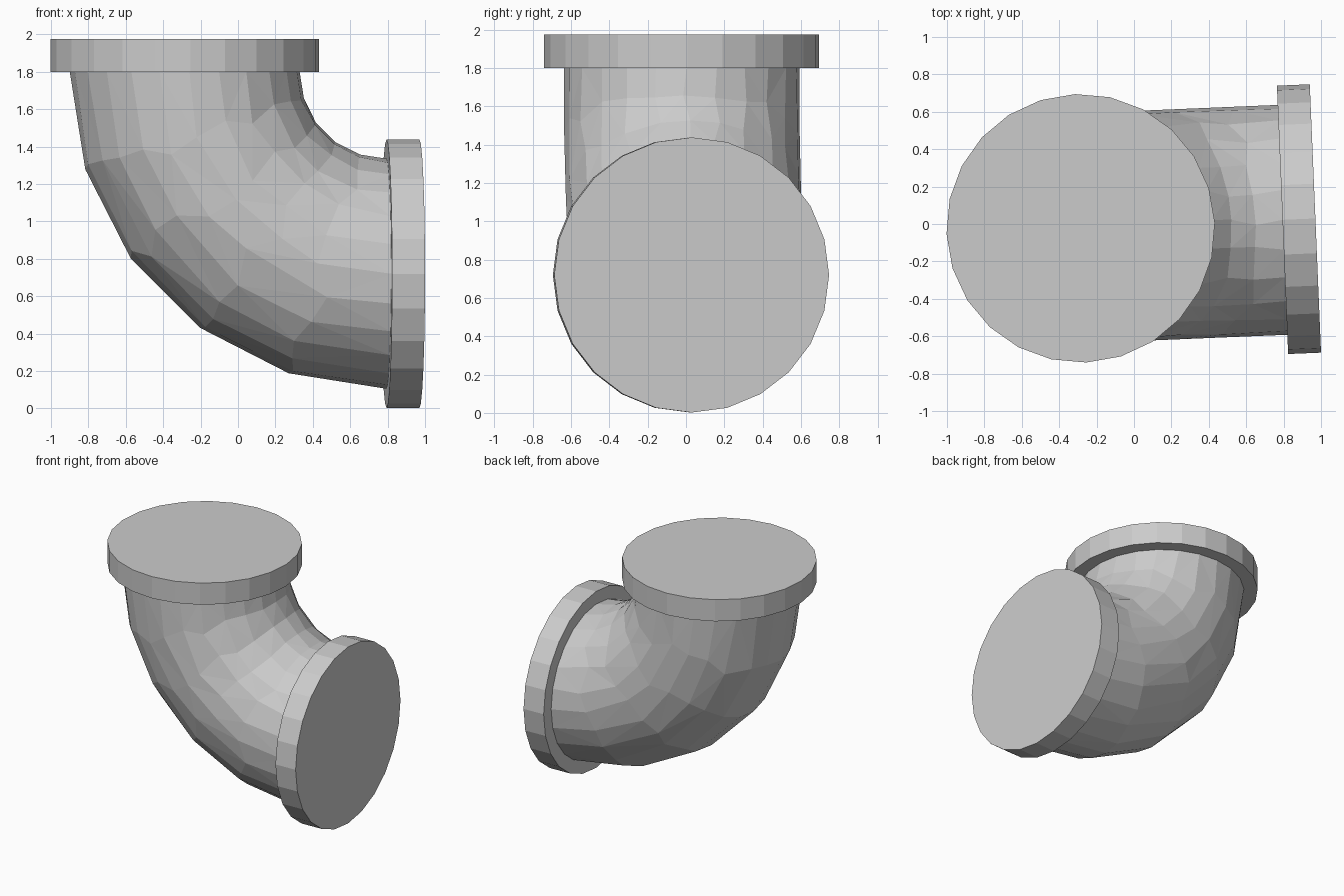
import bpy, bmesh, random
from math import sin, cos, pi, radians

if "Cube" in bpy.data.objects:
    bpy.data.objects.remove(bpy.data.objects["Cube"])

random.seed(4)
YAW = radians(2.4)                  # slight turn of the whole fitting
BASE = (-0.285, -0.023)             # axis of the upright end
BEND, PIPE_R, RIM_R, RIM_T = 1.08, 0.615, 0.718, 0.176
RIM_Z = 1.80                        # underside of the top rim
SIDES, STEPS = 24, 5


def rim(name, x, z, tilt):
    loc = (BASE[0] + x * cos(YAW), BASE[1] + x * sin(YAW), z)
    bpy.ops.mesh.primitive_cylinder_add(vertices=SIDES, radius=RIM_R, depth=RIM_T,
                                        location=loc, rotation=(0, tilt, YAW))
    bpy.context.object.name = name


# Solid end rims
rim("top_rim", 0, RIM_Z + RIM_T / 2, 0)
rim("side_rim", BEND + RIM_T / 2, RIM_Z - BEND, pi / 2)

# Quarter-turn pipe: irregular triangulated facets lying on a torus
bm = bmesh.new()
rings = []
for i in range(STEPS + 1):
    inner = 0 < i < STEPS
    ring = []
    for j in range(SIDES):
        wob = random.uniform(-1, 1) if inner else 0
        slide = random.uniform(-1, 1) if inner else 0
        phi = 2 * pi * (j + 0.15 * wob) / SIDES
        # keep the outer ridge regular, vary the flanks
        t = (i + 0.22 * slide * abs(sin(phi))) / STEPS * pi / 2
        rho = BEND + PIPE_R * cos(phi)
        ring.append(bm.verts.new((BEND - rho * cos(t), PIPE_R * sin(phi),
                                  RIM_Z - rho * sin(t))))
    rings.append(ring)
for a, b in zip(rings, rings[1:]):
    for j in range(SIDES):
        k = (j + 1) % SIDES
        bm.faces.new((a[j], a[k], b[k], b[j]))
bmesh.ops.triangulate(bm, faces=bm.faces[:], quad_method='SHORT_EDGE')
bmesh.ops.recalc_face_normals(bm, faces=bm.faces[:])
# Make sure the open shell faces outward (outer ridge faces point to -x)
ridge = min(bm.faces, key=lambda f: f.calc_center_median().x)
if ridge.normal.x > 0:
    bmesh.ops.reverse_faces(bm, faces=bm.faces[:])
mesh = bpy.data.meshes.new("elbow_pipe")
bm.to_mesh(mesh)
bm.free()
pipe = bpy.data.objects.new("elbow_pipe", mesh)
pipe.location = (BASE[0], BASE[1], 0)
pipe.rotation_euler = (0, 0, YAW)
bpy.context.collection.objects.link(pipe)
